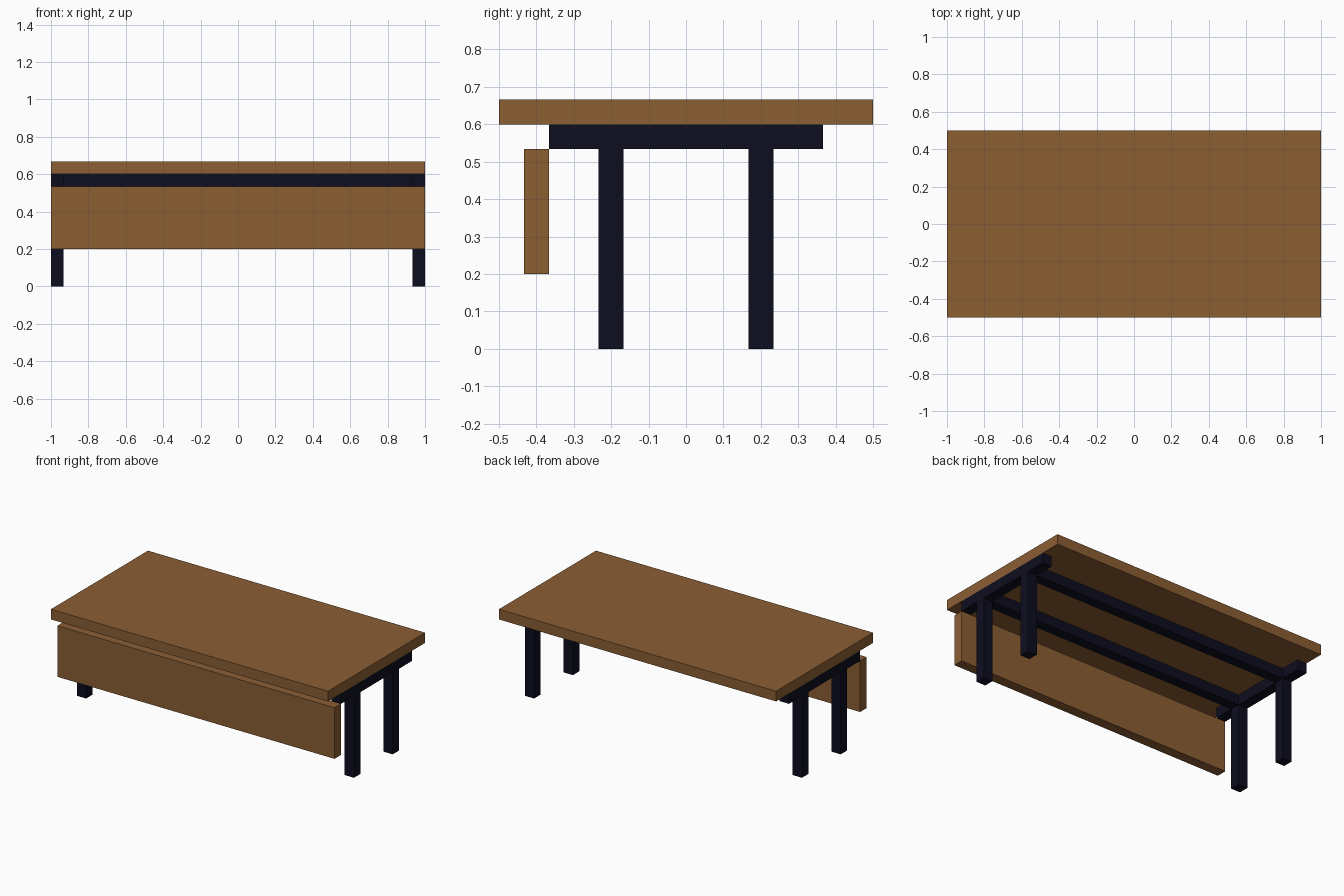
import bpy
import bmesh
from mathutils import Matrix, Vector

cube = bpy.data.objects.get("Cube")
if cube:
    bpy.data.objects.remove(cube, do_unlink=True)

U = 1 / 15  # thickness shared by boards and beams


def make_material(name, rgb):
    mat = bpy.data.materials.new(name)
    mat.use_nodes = True
    mat.diffuse_color = (*rgb, 1)
    mat.node_tree.nodes["Principled BSDF"].inputs["Base Color"].default_value = (*rgb, 1)
    return mat


wood = make_material("brown wood", (0.258, 0.112, 0.034))
metal = make_material("dark navy metal", (0.004, 0.004, 0.0144))


def box(name, center, size, mat):
    bm = bmesh.new()
    bmesh.ops.create_cube(bm, size=1, matrix=Matrix.Diagonal((*size, 1)))
    mesh = bpy.data.meshes.new(name)
    bm.to_mesh(mesh)
    bm.free()
    mesh.materials.append(mat)
    obj = bpy.data.objects.new(name, mesh)
    obj.location = Vector(center)
    bpy.context.collection.objects.link(obj)
    return obj


# Wooden boards
box("table_top", (0, 0, 9.5 * U), (2, 1, U), wood)
box("front_panel", (0, -6 * U, 5.5 * U), (2, U, 5 * U), wood)

# Frame: end beams, legs and long rails
for side, x in (("right", -14.5 * U), ("left", 14.5 * U)):
    box(f"{side}_end_beam", (x, 0, 8.5 * U), (U, 11 * U, U), metal)
    for end, y in (("front", -3 * U), ("back", 3 * U)):
        box(f"{end}_{side}_leg", (x, y, 4 * U), (U, U, 8 * U), metal)

for end, y in (("front", -3 * U), ("back", 3 * U)):
    box(f"{end}_long_rail", (0, y, 8.5 * U), (28 * U, U, U), metal)
